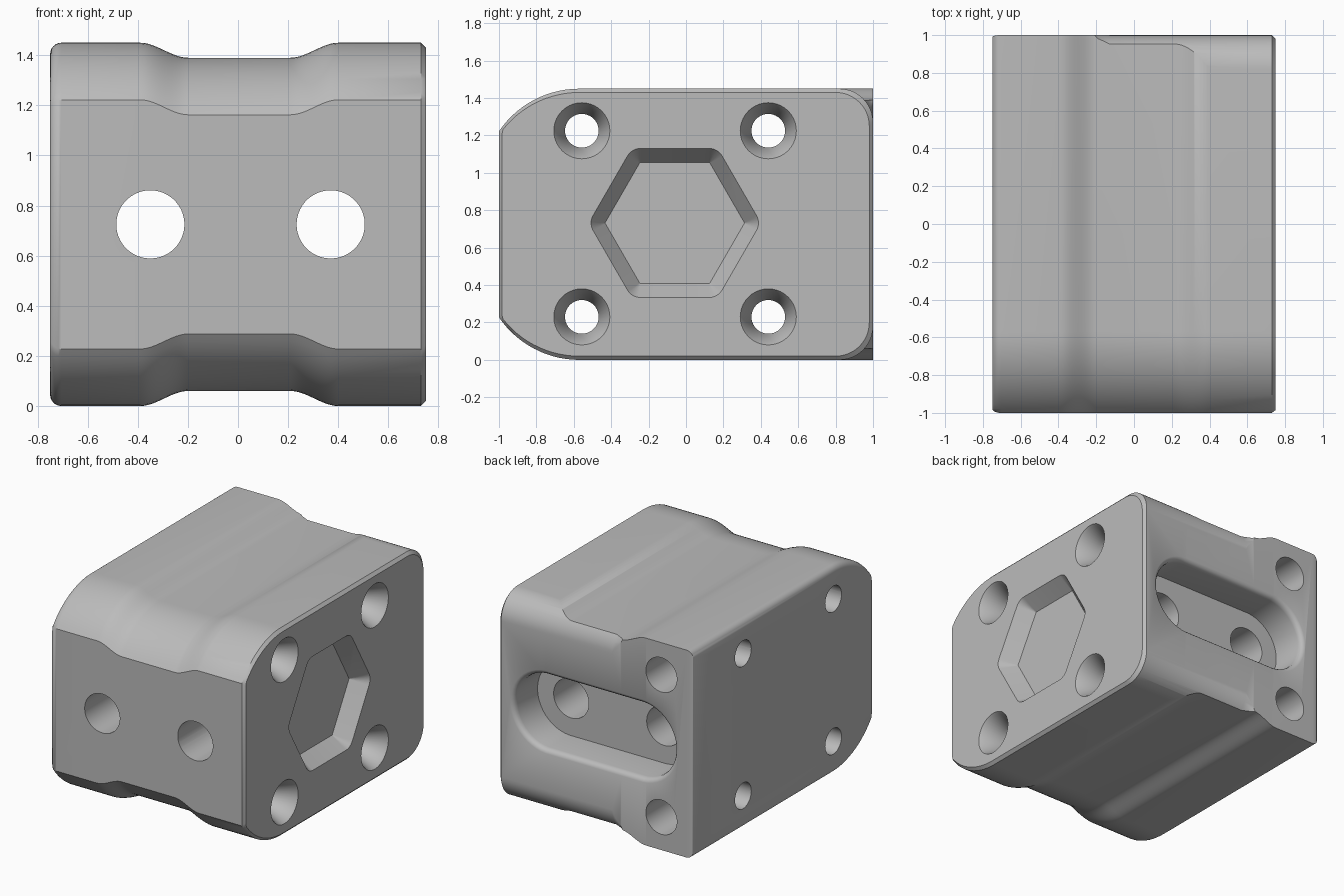
import bpy, bmesh, math

default = bpy.data.objects.get("Cube")
if default:
    bpy.data.objects.remove(default, do_unlink=True)

H = 1.45          # overall height
MID = H / 2
GROOVE = 0.06     # depth of the waist on top and bottom

grey = bpy.data.materials.new("machined_grey")
grey.use_nodes = True
colour = (0.5, 0.5, 0.5, 1)
grey.diffuse_color = colour
grey.node_tree.nodes["Principled BSDF"].inputs["Base Color"].default_value = colour


def loft(name, rings):
    """Closed solid through a row of equal-length rings."""
    bm = bmesh.new()
    rows = [[bm.verts.new(p) for p in ring] for ring in rings]
    n = len(rows[0])
    for a, b in zip(rows, rows[1:]):
        for i in range(n):
            j = (i + 1) % n
            bm.faces.new((a[i], a[j], b[j], b[i]))
    bm.faces.new(rows[0])
    bm.faces.new(rows[-1])
    bmesh.ops.recalc_face_normals(bm, faces=bm.faces)
    mesh = bpy.data.meshes.new(name)
    bm.to_mesh(mesh)
    bm.free()
    mesh.materials.append(grey)
    obj = bpy.data.objects.new(name, mesh)
    bpy.context.collection.objects.link(obj)
    return obj


def circle_x(x, y, z, r, n=40):
    steps = [math.tau * i / n for i in range(n)]
    return [(x, y + r * math.cos(t), z + r * math.sin(t)) for t in steps]


def stadium_y(y, x, z, r, half=0.0, n=48):
    steps = [math.tau * (i + 0.5) / n for i in range(n)]
    return [(x + math.copysign(half, math.cos(t)) + r * math.cos(t), y,
             z + r * math.sin(t)) for t in steps]


def hexagon_x(x, y, z, radius, fillet):
    pts = []
    reach = radius - fillet / math.cos(math.pi / 6)
    for k in range(6):
        a = k * math.pi / 3
        for s in range(-3, 4):
            t = a + s * math.pi / 18
            pts.append((x, y + reach * math.cos(a) + fillet * math.cos(t),
                        z + reach * math.sin(a) + fillet * math.sin(t)))
    return pts


def ease(t):
    t = min(max(t, 0), 1)
    return t * t * (3 - 2 * t)


def section(x, inset=0.0, front=0.0, back=0.0):
    """Side outline at x: curved nose, flat top, lowered by the waist."""
    drop = GROOVE * ease((x + 0.39) / 0.19) * ease((0.4 - x) / 0.19) + inset
    top = []
    arc, nose = 0.52, 0.43
    for i in range(15):
        a = math.asin(nose / arc) * (1 - i / 14)
        y = max(-0.57 - arc * math.sin(a), -1 + front)
        top.append((y, H - drop - arc * (1 - math.cos(a))))
    top.append((1 - back, H - drop))
    outline = top + [(y, H - z) for y, z in reversed(top)]
    return [(x, y, z) for y, z in outline]


# Body: rounded edge on one side, waist in the middle, chamfer on the other
rings = []
for i in range(7):
    a = i / 6 * math.pi / 2
    lip = 0.045 * (1 - math.sin(a))
    rings.append(section(-0.75 + 0.045 * (1 - math.cos(a)), lip, lip * 0.5, lip * 0.2))
rings += [section(-0.39 + 0.19 * i / 12) for i in range(13)]
rings += [section(0.21 + 0.19 * i / 12) for i in range(13)]
rings += [section(0.73), section(0.75, 0.02, 0.015, 0.02)]
body = loft("clamp_block", rings)
cutters = []


# Rounded rear corners, fading out before the square-cornered side
def corner(x, shift, flip):
    r = 0.18
    cy, cz = 1 - r + shift, H - r + shift
    pts = [(cy + r * math.cos(t), cz + r * math.sin(t))
           for t in [math.pi / 2 * i / 12 for i in range(13)]]
    pts += [(cy, H + 0.2), (1.2, H + 0.2), (1.2, cz)]
    return [(x, y, H - z if flip else z) for y, z in pts]


for flip in (False, True):
    stations = [(-0.25, 0.06), (-0.225, 0.035), (-0.19, 0.015), (-0.13, 0),
                (0.73, 0), (0.78, -0.05)]
    cutters.append(loft("corner_cutter", [corner(x, s, flip) for x, s in stations]))

# Rear slot with a softened rim
slot = [(0.74, 0.26), (0.96, 0.26), (0.98, 0.264), (0.993, 0.275), (1.0, 0.29), (1.1, 0.29)]
cutters.append(loft("slot_cutter", [stadium_y(y, 0.01, MID, r, 0.36) for y, r in slot]))

# Two bores from the front into the slot
for x in (-0.35, 0.37):
    cutters.append(loft("bore_cutter", [stadium_y(y, x, MID, 0.136) for y in (-1.1, 0.8)]))

# Countersunk cross holes and blind rear holes
for z in (0.23, 1.225):
    for y in (-0.557, 0.44):
        steps = [(-0.85, 0.09), (0.62, 0.09), (0.735, 0.14), (0.75, 0.15), (0.85, 0.15)]
        cutters.append(loft("screw_cutter", [circle_x(x, y, z, r) for x, r in steps]))
    cutters.append(loft("rear_hole_cutter", [stadium_y(y, -0.51, z, 0.12) for y in (0.7, 1.1)]))

# Tapered hexagonal pocket
pocket = [(0.64, 0.373, 0.004), (0.75, 0.46, 0.08), (0.85, 0.46, 0.08)]
cutters.append(loft("hexagon_cutter", [hexagon_x(x, -0.06, 0.732, r, f) for x, r, f in pocket]))

# Apply the cuts
bpy.context.view_layer.objects.active = body
body.select_set(True)
for cutter in cutters:
    cutter.hide_render = True
    mod = body.modifiers.new("cut", "BOOLEAN")
    mod.operation = "DIFFERENCE"
    mod.solver = "EXACT"
    mod.object = cutter
    bpy.ops.object.modifier_apply(modifier=mod.name)
for cutter in cutters:
    bpy.data.objects.remove(cutter, do_unlink=True)

bpy.ops.object.shade_smooth_by_angle(angle=math.radians(35))
